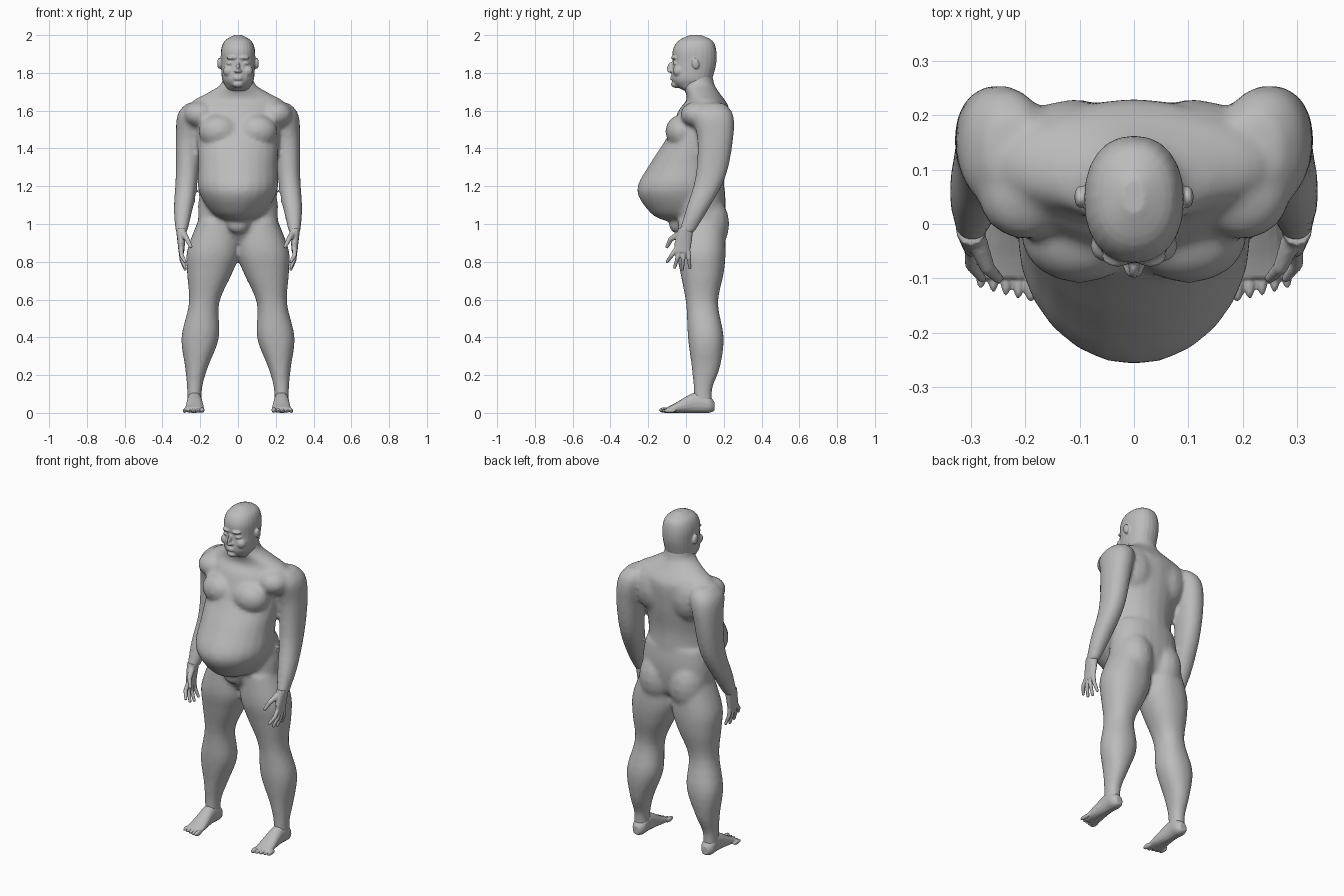
import bpy
import bmesh
from math import cos, sin, pi
from mathutils import Vector, Matrix

if "Cube" in bpy.data.objects:
    bpy.data.objects.remove(bpy.data.objects["Cube"], do_unlink=True)

SIDES = {"left": 1, "right": -1}

skin = bpy.data.materials.new("plain grey")
skin.use_nodes = True
GREY = (0.5, 0.5, 0.5, 1)
skin.diffuse_color = GREY
skin.node_tree.nodes["Principled BSDF"].inputs["Base Color"].default_value = GREY


def rounded(value, power):
    return abs(value) ** power * (1 if value >= 0 else -1)


def spline(stations, steps=4):
    """Smooth curve through the given stations, ends included."""
    points = [Vector(station) for station in stations]
    padded = [points[0], *points, points[-1]]
    for before, start, end, after in zip(padded, padded[1:], padded[2:], padded[3:]):
        leave, arrive = (end - before) / 2, (after - start) / 2
        for step in range(steps):
            t = step / steps
            bend = leave * (1 - t) - arrive * t + (end - start) * (t + t - 1)
            yield start.lerp(end, t) + bend * t * (1 - t)
    yield points[-1]


def loft(bm, stations, side=1, along="z", segments=24, power=0.9):
    """Each station: position, centre x, half width, lower and upper limit."""
    rings = []
    for pos, centre, half, low, high in spline(stations):
        ring = []
        for i in range(segments):
            angle = 2 * pi * i / segments
            u = side * (centre + half * rounded(cos(angle), power))
            v = (low + high) / 2 + (high - low) / 2 * rounded(sin(angle), power)
            ring.append(bm.verts.new((u, v, pos) if along == "z" else (u, pos, v)))
        rings.append(ring)
    for lower, upper in zip(rings, rings[1:]):
        for i in range(segments):
            bm.faces.new((lower[i - 1], lower[i], upper[i], upper[i - 1]))
    bm.faces.new(rings[0])
    bm.faces.new(rings[-1])


def ball(bm, centre, radii, side=1, tilt=0):
    """Ellipsoid, tilted about the x axis."""
    x, y, z = centre
    matrix = (Matrix.Translation((side * x, y, z)) @ Matrix.Rotation(tilt, 4, "X")
              @ Matrix.Diagonal((*radii, 1)))
    bmesh.ops.create_uvsphere(bm, u_segments=16, v_segments=10, radius=1, matrix=matrix)


def digit(bm, start, end, thick, thin, side):
    """Tapered finger joint with a rounded tip."""
    a, b = (Vector((side * x, y, z)) for x, y, z in (start, end))
    turn = (b - a).to_track_quat("Z", "Y").to_matrix().to_4x4()
    bmesh.ops.create_cone(bm, cap_ends=True, segments=8, radius1=thick, radius2=thin,
                          depth=(b - a).length, matrix=Matrix.Translation((a + b) / 2) @ turn)
    bmesh.ops.create_uvsphere(bm, u_segments=8, v_segments=6, radius=thin,
                              matrix=Matrix.Translation(b))


def finish(bm, name, voxel, smoothing):
    """Fuse the parts into one smooth surface."""
    bmesh.ops.recalc_face_normals(bm, faces=bm.faces)
    mesh = bpy.data.meshes.new(name)
    bm.to_mesh(mesh)
    bm.free()
    mesh.materials.append(skin)
    obj = bpy.data.objects.new(name, mesh)
    bpy.context.collection.objects.link(obj)
    fuse = obj.modifiers.new("fuse", "REMESH")
    fuse.mode = "VOXEL"
    fuse.voxel_size = voxel
    fuse.use_smooth_shade = True
    relax = obj.modifiers.new("relax", "SMOOTH")
    relax.factor = 0.5
    relax.iterations = smoothing


# Body: torso with overhanging belly, pelvis, arms and legs fused together
body = bmesh.new()
torso = [
    (1.02, 0, .07, -.12, .1), (1.06, 0, .14, -.19, .16), (1.18, 0, .21, -.26, .2),
    (1.32, 0, .21, -.19, .2), (1.46, 0, .22, -.1, .22), (1.6, 0, .23, -.04, .23),
    (1.65, 0, .24, 0, .21), (1.69, 0, .17, 0, .18), (1.74, 0, .09, -.02, .15),
    (1.8, 0, .08, 0, .14)]
pelvis = [
    (.9, 0, .1, 0, .14), (.96, 0, .2, -.04, .19), (1.1, 0, .21, -.05, .21),
    (1.22, 0, .19, -.04, .2)]
arm = [
    (.95, .3, .03, -.04, .04), (1.08, .29, .05, 0, .12), (1.25, .27, .06, .05, .21),
    (1.45, .26, .07, .06, .25), (1.58, .24, .08, .03, .25), (1.64, .22, .05, .07, .2)]
leg = [
    (.02, .23, .04, .04, .14), (.13, .23, .04, .04, .14), (.24, .22, .06, .03, .18),
    (.4, .2, .1, .01, .2), (.58, .18, .08, 0, .17), (.74, .15, .12, -.03, .2),
    (.86, .13, .14, -.05, .21), (1.02, .11, .1, -.04, .2)]
loft(body, torso, power=1)
loft(body, pelvis)
ball(body, (0, -.05, 1), (.06, .04, .05))
for side in SIDES.values():
    loft(body, arm, side)
    loft(body, leg, side)
    ball(body, (.1, -.02, 1.49), (.11, .09, .09), side, tilt=.3)
    shoulder_front = ball(body, (.2, .06, 1.58), (.09, .09, .07), side)
    ball(body, (.1, .11, 1), (.11, .12, .16), side)
    ball(body, (.11, .14, 1.54), (.12, .09, .14), side)
finish(body, "body", voxel=.012, smoothing=8)

# Head: skull, nose, lips, chin, then brows, eyes, cheeks and ears
head = bmesh.new()
skull = [
    (1.69, 0, .07, .02, .13), (1.73, 0, .07, -.05, .13), (1.77, 0, .085, -.075, .14),
    (1.85, 0, .09, -.07, .16), (1.92, 0, .09, -.07, .16), (1.97, 0, .07, -.04, .14),
    (2, 0, .02, .02, .08)]
loft(head, skull)
ball(head, (0, -.08, 1.83), (.01, .02, .03), tilt=-.3)
ball(head, (0, -.08, 1.81), (.02, .02, .01))
for lip in (1.767, 1.778):
    ball(head, (0, -.07, lip), (.025, .015, .006))
ball(head, (0, -.05, 1.74), (.03, .03, .02))
for side in SIDES.values():
    ball(head, (.03, -.06, 1.88), (.03, .02, .01), side)
    ball(head, (.04, -.05, 1.85), (.02, .02, .01), side)
    ball(head, (.05, -.04, 1.81), (.03, .03, .03), side)
    ball(head, (.1, .05, 1.85), (.01, .02, .03), side, tilt=.2)
finish(head, "head", voxel=.005, smoothing=3)

# Hands: palms facing the thighs, four spread fingers and a thumb
palm = [(.85, .3, .015, -.06, .02), (.9, .3, .02, -.06, .03), (.98, .3, .03, -.04, .04)]
for label, side in SIDES.items():
    hand = bmesh.new()
    loft(hand, palm, side, segments=12)
    for i in range(4):
        base = Vector((.3, -.05 + .02 * i, .87))
        tip = Vector((.28, -.1 + .04 * i, .76 + .01 * (i - 2) ** 2))
        knuckle = base.lerp(tip, .5) + Vector((.01, 0, 0))
        digit(hand, base, knuckle, .013, .012, side)
        digit(hand, knuckle, tip, .012, .009, side)
    thumb = [(.29, -.03, .95), (.27, -.08, .92), (.25, -.1, .88)]
    digit(hand, thumb[0], thumb[1], .02, .014, side)
    digit(hand, thumb[1], thumb[2], .014, .01, side)
    finish(hand, label + " hand", voxel=.005, smoothing=2)

# Feet: arched wedges with five toes, the inner one largest
sole = [
    (.15, .23, .02, .01, .06), (.12, .23, .04, 0, .09), (.05, .23, .04, 0, .11),
    (-.06, .23, .05, 0, .05), (-.1, .235, .05, 0, .03)]
for label, side in SIDES.items():
    foot = bmesh.new()
    loft(foot, sole, side, along="y", segments=16)
    for i in range(5):
        size = .015 if i == 0 else .012
        ball(foot, (.19 + .023 * i, -.11 + .006 * i, size), (size * .85, .034, size), side)
    finish(foot, label + " foot", voxel=.004, smoothing=2)
